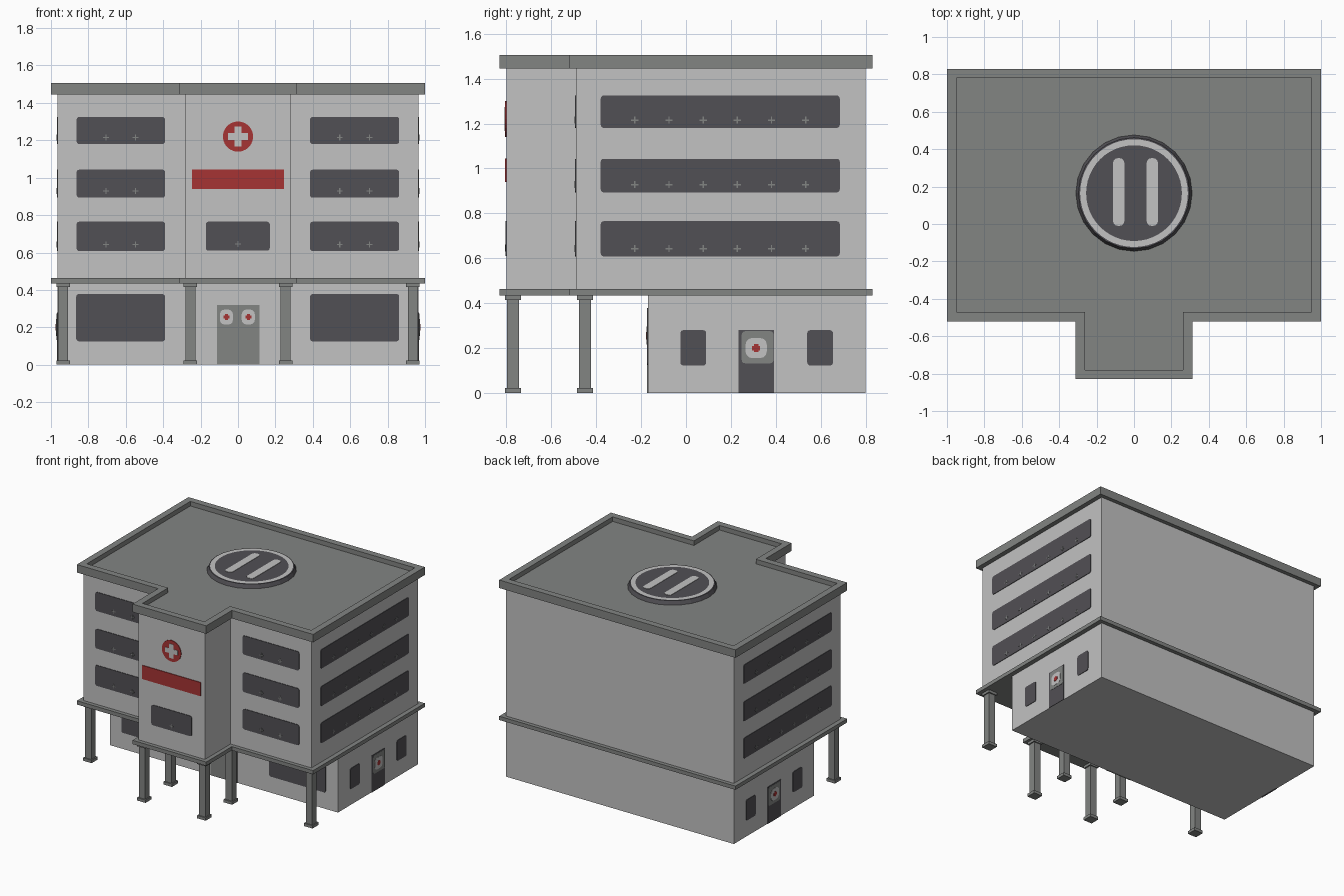
import bpy, bmesh, math
from mathutils import Vector

if "Cube" in bpy.data.objects:
    bpy.data.objects.remove(bpy.data.objects["Cube"])


def material(name, rgb):
    m = bpy.data.materials.new(name)
    m.diffuse_color = (*rgb, 1)
    m.use_nodes = True
    m.node_tree.nodes["Principled BSDF"].inputs["Base Color"].default_value = m.diffuse_color
    return m


WALL = material("pale wall", (0.54, 0.54, 0.54))
GREY = material("mid grey trim", (0.225, 0.232, 0.226))
DARK = material("dark glass", (0.083, 0.08, 0.09))
RED = material("sign red", (0.38, 0.033, 0.033))

# Frames map (u, v, distance outward) to world space
FRONT = lambda u, v, d: Vector((u, -d, v))
RIGHT = lambda u, v, d: Vector((d, u, v))
LEFT = lambda u, v, d: Vector((-d, u, v))
TOP = lambda u, v, d: Vector((u, v, d))


def finish(name, bm, mat):
    bmesh.ops.recalc_face_normals(bm, faces=bm.faces)
    me = bpy.data.meshes.new(name)
    bm.to_mesh(me)
    bm.free()
    me.materials.append(mat)
    ob = bpy.data.objects.new(name, me)
    bpy.context.collection.objects.link(ob)
    return ob


def prism(name, pts, frame, d0, d1, mat, recess=None):
    """Extrude an outline; recess = (rim width, depth) sinks the end face."""
    bm = bmesh.new()
    a = [bm.verts.new(frame(u, v, d0)) for u, v in pts]
    b = [bm.verts.new(frame(u, v, d1)) for u, v in pts]
    n = len(pts)
    bm.faces.new(a[::-1])
    top = bm.faces.new(b)
    for i in range(n):
        bm.faces.new((a[i], a[(i + 1) % n], b[(i + 1) % n], b[i]))
    bm.normal_update()
    if recess:
        bmesh.ops.inset_region(bm, faces=[top], thickness=recess[0], use_even_offset=True)
        new = bmesh.ops.extrude_discrete_faces(bm, faces=[top])["faces"][0]
        for v in new.verts:
            v.co.z -= recess[1]
    return finish(name, bm, mat)


def rect(u0, u1, v0, v1, r=0.0):
    if r == 0:
        return [(u0, v0), (u1, v0), (u1, v1), (u0, v1)]
    pts = []
    for k, (cu, cv) in enumerate(((u1 - r, v1 - r), (u0 + r, v1 - r),
                                  (u0 + r, v0 + r), (u1 - r, v0 + r))):
        for j in range(4):
            t = math.radians(90 * k + 30 * j)
            pts.append((cu + r * math.cos(t), cv + r * math.sin(t)))
    return pts


def circle(cu, cv, r, n=24):
    return [(cu + r * math.cos(2 * math.pi * i / n), cv + r * math.sin(2 * math.pi * i / n))
            for i in range(n)]


def plus(cu, cv, a, w):
    q = [(w, w), (w, a), (-w, a), (-w, w), (-a, w), (-a, -w),
         (-w, -w), (-w, -a), (w, -a), (w, -w), (a, -w), (a, w)]
    return [(cu + x, cv + y) for x, y in q]


def tee(hx, back, front, bx, bump):
    return [(-hx, front), (-bx, front), (-bx, bump), (bx, bump),
            (bx, front), (hx, front), (hx, back), (-hx, back)]


# Main masses
prism("ground_floor", rect(-0.965, 0.965, -0.17, 0.80), TOP, 0, 0.44, WALL)
prism("upper_floors", tee(0.965, 0.80, -0.49, 0.28, -0.80), TOP, 0.46, 1.45, WALL)
outer = tee(1.0, 0.83, -0.52, 0.312, -0.83)
prism("floor_band", outer, TOP, 0.435, 0.464, GREY)
prism("roof_parapet", outer, TOP, 1.445, 1.506, GREY, recess=(0.05, 0.035))

# Columns with base and cap
for x, y in ((0.935, -0.45), (0.255, -0.45), (0.255, -0.77)):
    for s in (-1, 1):
        for part, h, z0, z1 in (("base", 0.036, 0, 0.022), ("shaft", 0.027, 0.022, 0.415),
                                ("cap", 0.036, 0.415, 0.436)):
            cx = s * x
            prism("column_" + part, rect(cx - h, cx + h, y - h, y + h), TOP, z0, z1, GREY)


def window(name, frame, d, u0, u1, v0, v1, panes=1):
    prism(name, rect(u0, u1, v0, v1, 0.014), frame, d - 0.01, d + 0.004, DARK)
    for i in range(1, panes):  # small glazing marks
        u = u0 + (u1 - u0) * i / panes
        prism(name + "_mark", plus(u, v0 + 0.035, 0.016, 0.003), frame, d, d + 0.006, GREY)


# Windows
rows = ((1.18, 1.325), (0.893, 1.043), (0.608, 0.765))
for z0, z1 in rows:
    window("front_window", FRONT, 0.49, -0.863, -0.39, z0, z1, 3)
    window("front_window", FRONT, 0.49, 0.385, 0.862, z0, z1, 3)
    for fr in (RIGHT, LEFT):
        window("side_window", fr, 0.965, -0.38, 0.685, z0, z1, 7)
window("bay_window", FRONT, 0.80, -0.172, 0.17, 0.61, 0.765, 2)
window("ground_window", FRONT, 0.17, -0.865, -0.39, 0.125, 0.378)
window("ground_window", FRONT, 0.17, 0.385, 0.862, 0.125, 0.378)

# Front double door
prism("front_door", rect(-0.112, 0.115, 0.0, 0.32), FRONT, 0.16, 0.174, GREY)
for u in (-0.062, 0.055):
    prism("door_pane", rect(u - 0.035, u + 0.035, 0.215, 0.295, 0.025), FRONT, 0.17, 0.176, WALL)
    prism("door_cross", plus(u, 0.255, 0.016, 0.008), FRONT, 0.17, 0.178, RED)

# Side doors and small windows
for fr in (RIGHT, LEFT):
    window("side_small_window", fr, 0.965, -0.025, 0.09, 0.122, 0.28)
    window("side_small_window", fr, 0.965, 0.54, 0.655, 0.122, 0.28)
    prism("side_door", rect(0.233, 0.393, 0.0, 0.28), fr, 0.955, 0.969, DARK)
    prism("side_door_panel", rect(0.248, 0.39, 0.132, 0.275, 0.015), fr, 0.96, 0.971, GREY)
    prism("side_door_pane", rect(0.265, 0.36, 0.155, 0.245, 0.03), fr, 0.96, 0.973, WALL)
    prism("side_door_cross", plus(0.312, 0.2, 0.018, 0.01), fr, 0.96, 0.975, RED)

# Bay sign: red disc with pale cross, blank red board
prism("sign_disc", circle(0, 1.22, 0.081), FRONT, 0.795, 0.805, RED)
prism("sign_cross", plus(0, 1.22, 0.054, 0.018), FRONT, 0.80, 0.808, WALL)
prism("sign_board", rect(-0.247, 0.247, 0.94, 1.045), FRONT, 0.795, 0.805, RED)

# Helipad: chamfered disc, pale ring, twin landing stripes
bm = bmesh.new()
bmesh.ops.create_cone(bm, cap_ends=True, segments=24, radius1=0.312, radius2=0.297, depth=0.03)
bmesh.ops.translate(bm, verts=bm.verts, vec=(0, 0.165, 1.484))
finish("helipad", bm, DARK)

bm = bmesh.new()
loops = [[bm.verts.new((x, y, 1.501)) for x, y in circle(0, 0.165, r, 48)] for r in (0.288, 0.256)]
for i in range(48):
    j = (i + 1) % 48
    bm.faces.new((loops[0][i], loops[0][j], loops[1][j], loops[1][i]))
ring = finish("helipad_ring", bm, WALL)
if ring.data.polygons[0].normal.z < 0:
    ring.data.flip_normals()
for u in (-0.082, 0.098):
    prism("landing_stripe", rect(u - 0.03, u + 0.03, -0.01, 0.352, 0.025), TOP, 1.496, 1.502, WALL)
